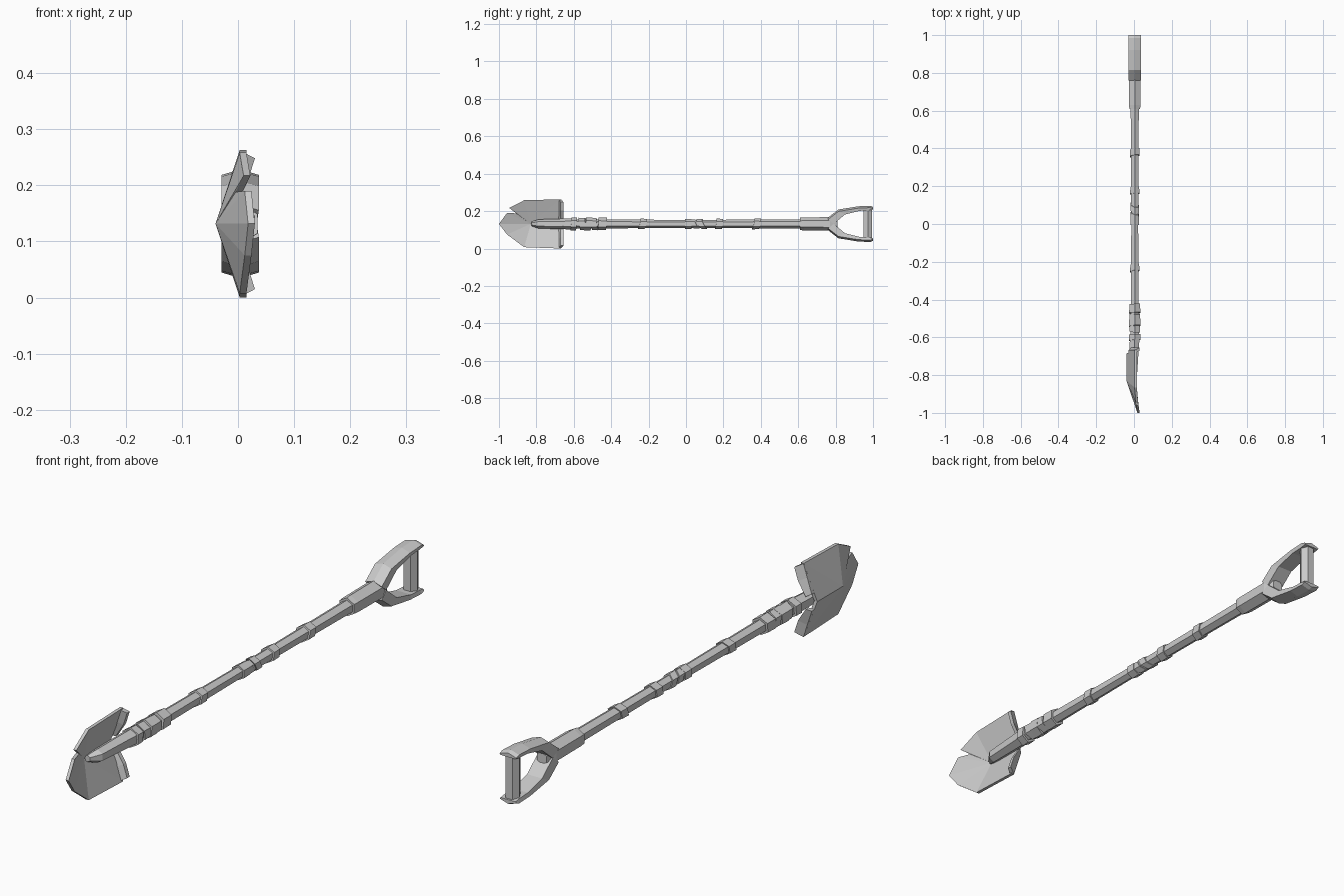
import bpy, bmesh, math

if "Cube" in bpy.data.objects:
    bpy.data.objects.remove(bpy.data.objects["Cube"])

CX, CZ = 0.004, 0.1315      # shaft axis


def make(name, verts, faces):
    bm = bmesh.new()
    vs = [bm.verts.new(v) for v in verts]
    for f in faces:
        bm.faces.new([vs[i] for i in f])
    bmesh.ops.recalc_face_normals(bm, faces=bm.faces)
    me = bpy.data.meshes.new(name)
    bm.to_mesh(me)
    bm.free()
    ob = bpy.data.objects.new(name, me)
    bpy.context.collection.objects.link(ob)
    return ob


def loft(name, loops):
    """Closed skin through loops of equal length, capped at both ends."""
    n = len(loops[0])
    verts = [v for l in loops for v in l]
    faces = [range(n), range(len(verts) - n, len(verts))]
    for k in range(len(loops) - 1):
        for i in range(n):
            j = (i + 1) % n
            faces.append([k * n + i, k * n + j, (k + 1) * n + j, (k + 1) * n + i])
    return make(name, verts, faces)


def hexa(y, r, shear=0.0, cx=CX, shear_x=0.0):
    """Six-sided section across the shaft, a corner at the top."""
    out = []
    for i in range(6):
        a = math.radians(60 * i)
        dx, dz = r * math.sin(a), r * math.cos(a)
        out.append((cx + dx, y + shear * dz + shear_x * dx, CZ + dz))
    return out


# Wooden shaft
loft("shaft", [hexa(-0.66, 0.025), hexa(-0.42, 0.024), hexa(0.0, 0.021),
               hexa(0.35, 0.023), hexa(0.63, 0.025)])

# Socket tapering onto the blade
loft("blade_socket", [hexa(-0.825, 0.012, cx=-0.018), hexa(-0.79, 0.024, cx=-0.004),
                      hexa(-0.66, 0.028, cx=0.001), hexa(-0.60, 0.030)])

# Wrapped bands: start, end, radius, slant
bands = [(-0.615, -0.585, 0.035, 0.1), (-0.57, -0.535, 0.033, -0.15),
         (-0.54, -0.505, 0.035, 0.15), (-0.505, -0.475, 0.033, -0.1),
         (-0.47, -0.425, 0.034, 0.1), (-0.25, -0.215, 0.028, 0.25),
         (-0.005, 0.03, 0.027, 0.0), (0.03, 0.06, 0.025, -0.5),
         (0.07, 0.10, 0.027, -0.5), (0.16, 0.195, 0.028, 0.15),
         (0.36, 0.395, 0.029, 0.25)]
for i, (a, b, r, s) in enumerate(bands):
    loft(f"wrap_band_{i + 1}", [hexa(a, r, s, shear_x=s * 0.6), hexa(b, r * 0.97, s, shear_x=s * 0.6)])

# Handle collar
loft("handle_collar", [hexa(0.61, 0.033), hexa(0.63, 0.035), hexa(0.77, 0.036), hexa(0.81, 0.022)])

# Forked handle arms: (outer y, outer height, inner y, inner height)
W = 0.033
path = [(0.76, 0.034, 0.79, 0.0), (0.815, 0.077, 0.85, 0.050),
        (0.92, 0.094, 0.93, 0.070), (0.985, 0.097, 0.98, 0.073), (1.0, 0.091, 1.0, 0.076)]
for side, s in (("upper", 1), ("lower", -1)):
    loft(f"{side}_handle_arm", [
        [(CX - W, yo, CZ + s * (ho - 0.010)), (CX, yo, CZ + s * ho),
         (CX + W, yo, CZ + s * (ho - 0.010)),
         (CX + W * 0.9, yi, CZ + s * hi), (CX - W * 0.9, yi, CZ + s * hi)]
        for yo, ho, yi, hi in path])

# Crossbar grip
loft("grip", [[(CX + 0.026 * math.cos(math.radians(60 * i)),
                0.972 + 0.026 * math.sin(math.radians(60 * i)), CZ + z)
               for i in range(6)] for z in (-0.078, 0.078)])

# Blade: outline fanned around the end of its central crease, chipped upper edge
T = 0.012
outline = [(-0.04, -0.685, CZ), (0.003, -0.67, 0.263), (0.003, -0.865, 0.258),
           (0.010, -0.945, 0.217), (-0.004, -0.908, 0.188), (0.012, -0.957, 0.19),
           (0.018, -1.0, CZ), (0.012, -0.957, 0.075), (0.003, -0.865, 0.007),
           (0.003, -0.67, 0.0)]
front = [(-0.04, -0.83, CZ)] + outline
n = len(outline)
faces = []
for i in range(1, n + 1):
    j = i % n + 1
    faces += [[0, i, j], [n + 1, n + 1 + j, n + 1 + i], [i, n + 1 + i, n + 1 + j, j]]
make("blade", front + [(x + T, y, z) for x, y, z in front], faces)

# Foot treads folded off the rear edge of the blade
for side, s in (("upper", 1), ("lower", -1)):
    loops = []
    for h, x, fold in ((0.131, 0.003, 0.029), (0.085, -0.012, 0.029), (0.03, -0.030, 0.016)):
        tx, tz = x + fold * 0.94, CZ + s * (h - fold * 0.5)
        loops.append([(x, -0.685, CZ + s * h), (tx, -0.67, tz),
                      (tx, -0.655, tz), (x, -0.668, CZ + s * h)])
    loft(f"{side}_foot_tread", loops)
